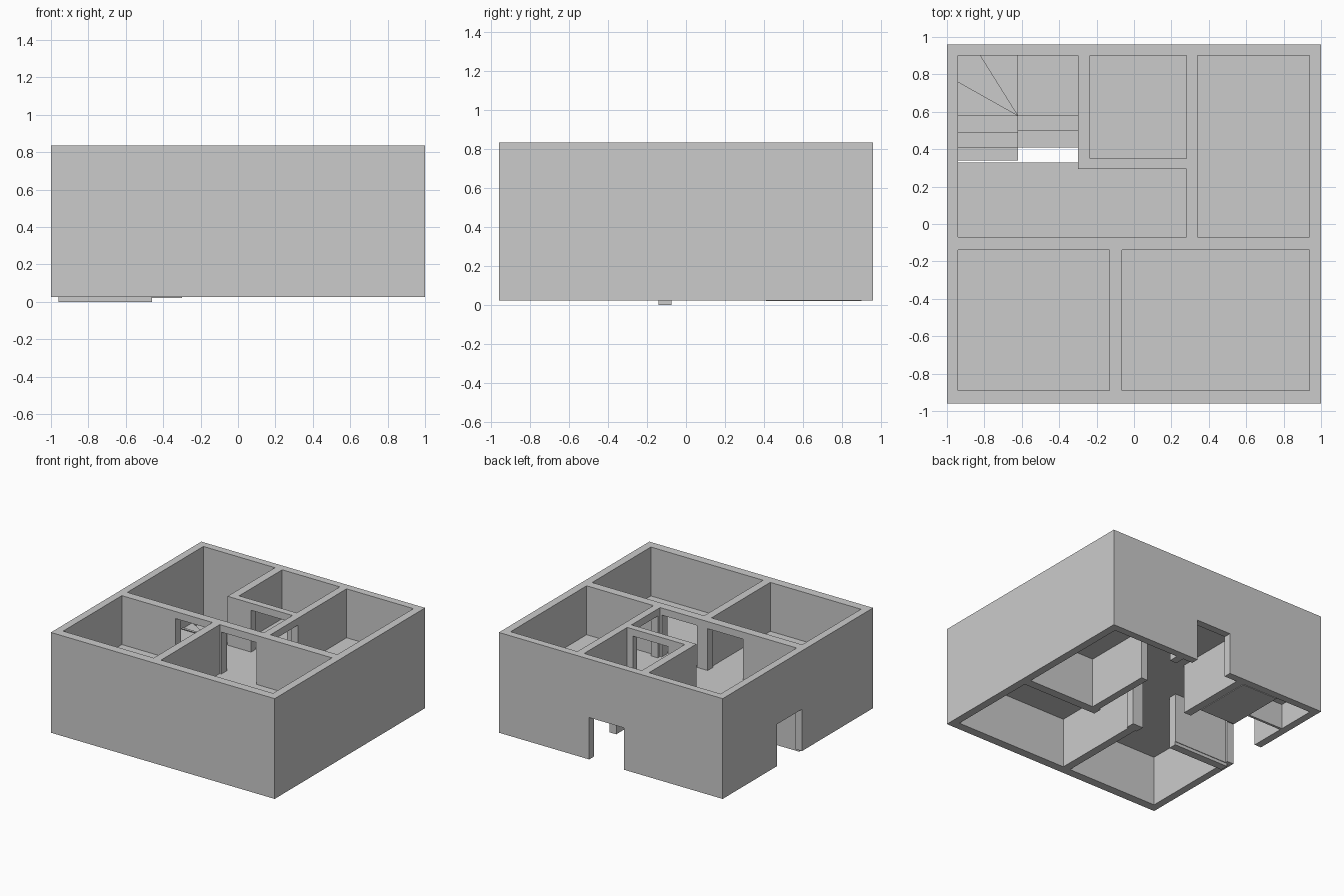
import bpy, bmesh

if "Cube" in bpy.data.objects:
    bpy.data.objects.remove(bpy.data.objects["Cube"])

BASE, CEIL, FLOOR, TOP = 0.025, 0.43, 0.44, 0.835
LOW_DOOR, UP_DOOR = 0.363, 0.778

def prism(name, pts, z0, z1):
    """Extrude a counter-clockwise outline from z0 to z1."""
    bm = bmesh.new()
    face = bm.faces.new([bm.verts.new((x, y, z0)) for x, y in pts])
    ext = bmesh.ops.extrude_face_region(bm, geom=[face])
    for v in ext["geom"]:
        if isinstance(v, bmesh.types.BMVert):
            v.co.z = z1
    bmesh.ops.recalc_face_normals(bm, faces=bm.faces)
    me = bpy.data.meshes.new(name)
    bm.to_mesh(me)
    bm.free()
    ob = bpy.data.objects.new(name, me)
    bpy.context.collection.objects.link(ob)
    return ob

def box(name, x0, x1, y0, y1, z0, z1):
    return prism(name, [(x0, y0), (x1, y0), (x1, y1), (x0, y1)], z0, z1)

# Solid block that becomes the two-storey shell
shell = box("house_walls_and_floor", -1, 1, -0.96, 0.96, BASE, TOP)
bpy.context.view_layer.objects.active = shell

def cut(cutter):
    cutter.hide_render = True
    m = shell.modifiers.new("cut", 'BOOLEAN')
    m.operation, m.solver, m.object = 'DIFFERENCE', 'EXACT', cutter
    bpy.ops.object.modifier_apply(modifier=m.name)
    bpy.data.objects.remove(cutter, do_unlink=True)

# Rooms share one plan on both storeys; lower ones open downward, upper ones upward
rooms = {
    "front_left": [(-0.94, -0.89), (-0.13, -0.89), (-0.13, -0.14), (-0.94, -0.14)],
    "front_right": [(-0.065, -0.89), (0.937, -0.89), (0.937, -0.14), (-0.065, -0.14)],
    "hall": [(-0.94, -0.07), (0.28, -0.07), (0.28, 0.295), (-0.30, 0.295),
             (-0.30, 0.34), (-0.94, 0.34)],
    "back_middle": [(-0.235, 0.35), (0.28, 0.35), (0.28, 0.90), (-0.235, 0.90)],
    "back_right": [(0.34, -0.07), (0.937, -0.07), (0.937, 0.90), (0.34, 0.90)],
}
for name, pts in rooms.items():
    cut(prism(name, pts, -0.2, CEIL))
    cut(prism(name, pts, FLOOR, 1.0))

# Stairwell through both storeys
cut(box("stairwell", -0.94, -0.30, 0.33, 0.90, -0.2, 1.0))

# Lower doors and wide openings: x0, x1, y0, y1, top
for x0, x1, y0, y1, top in [
        (-0.12, 0.193, 0.85, 1.1, LOW_DOOR),       # back entrance
        (-1.1, -0.90, -0.05, 0.268, LOW_DOOR),     # side entrance
        (-0.05, 0.265, -0.2, 0.0, LOW_DOOR),       # front right to hall
        (0.25, 0.37, 0.49, 0.82, LOW_DOOR),        # back middle to back right
        (-0.46, -0.145, -0.2, 0.0, CEIL),          # front left to hall
        (-0.235, 0.28, 0.25, 0.40, CEIL)]:         # hall to back middle
    cut(box("lower_door", x0, x1, y0, y1, -0.2, top))

# Upper doors
for x0, x1, y0, y1 in [
        (-0.46, -0.145, -0.2, 0.0), (-0.05, 0.265, -0.2, 0.0),
        (-0.09, 0.23, 0.25, 0.40), (0.25, 0.37, -0.04, 0.28)]:
    cut(box("upper_door", x0, x1, y0, y1, FLOOR, UP_DOOR))

# Lower end of the partition that drops below the walls
box("partition_foot", -0.96, -0.46, -0.14, -0.075, 0, BASE)

# Winding stair: first flight is solid, winders and second flight are open below
def rect(x0, x1, y0, y1):
    return [(x0, y0), (x1, y0), (x1, y1), (x0, y1)]

L, M, R, N = -0.94, -0.62, -0.30, (-0.62, 0.58)
steps = [
    rect(M, R, 0.41, 0.50), rect(M, R, 0.50, 0.58), rect(M, R, 0.58, 0.90),
    [N, (M, 0.90), (-0.82, 0.90)],
    [N, (-0.82, 0.90), (L, 0.90), (L, 0.76)],
    [N, (L, 0.76), (L, 0.58)],
    rect(L, M, 0.49, 0.58), rect(L, M, 0.41, 0.49), rect(L, M, 0.34, 0.41),
]
RISE = (FLOOR - 0.02) / 10
for i, pts in enumerate(steps):
    top = 0.02 + RISE * (i + 1)
    prism(f"stair_step_{i + 1}", pts, 0.02 if i < 3 else top - RISE, top)

# Panel below the second flight
box("stair_panel", L, M, 0.56, 0.58, BASE, 0.02 + RISE * 6)
